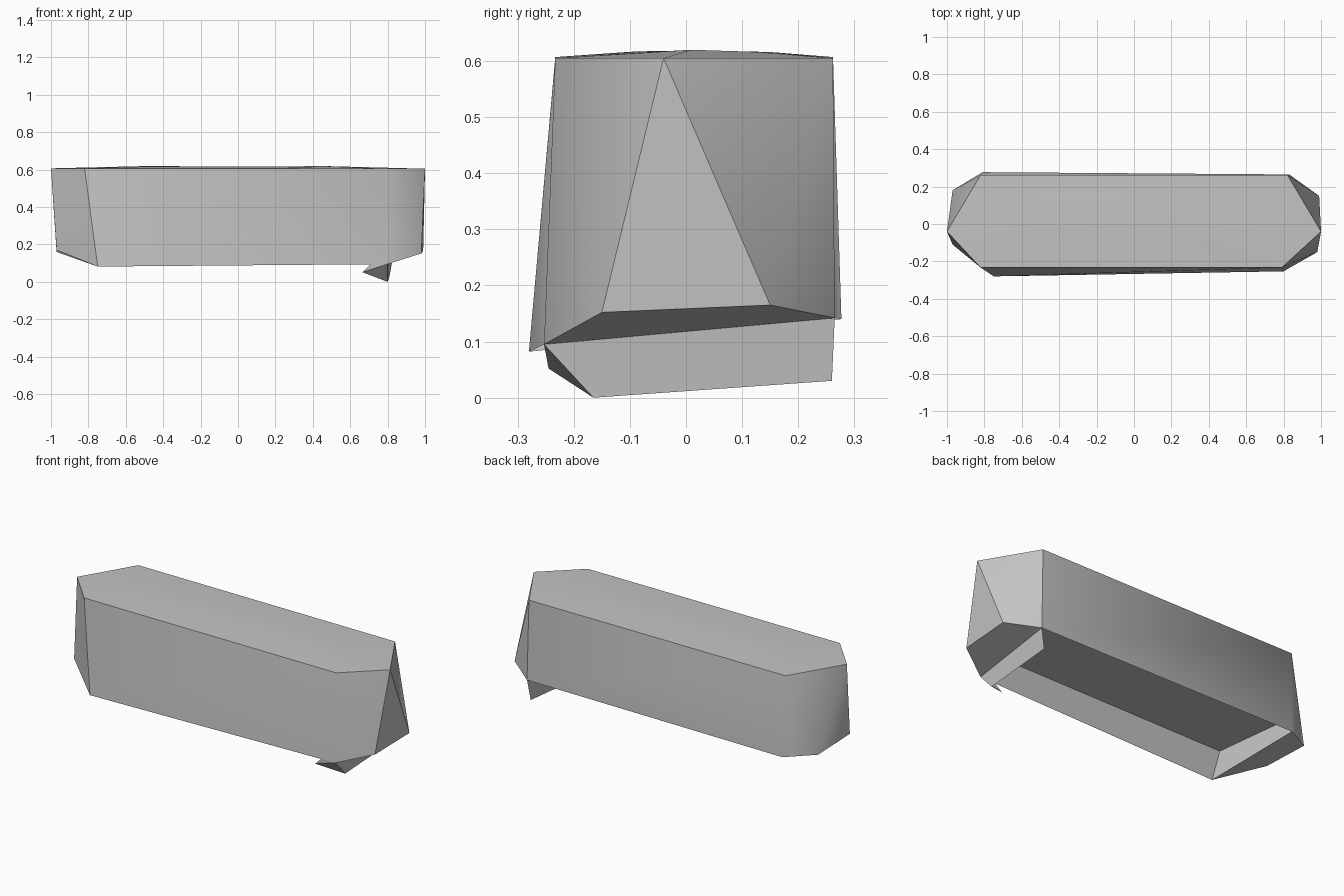
import bpy

default = bpy.data.objects.get("Cube")
if default:
    bpy.data.objects.remove(default, do_unlink=True)

# One plain grey for the whole model
grey = bpy.data.materials.new("plain_grey")
grey.use_nodes = True
COLOUR = (0.55, 0.55, 0.55, 1)
grey.diffuse_color = COLOUR
grey.node_tree.nodes["Principled BSDF"].inputs["Base Color"].default_value = COLOUR


def build(name, points, faces, smooth_angle=None):
    mesh = bpy.data.meshes.new(name)
    mesh.from_pydata(points, [], faces)
    mesh.materials.append(grey)
    mesh.validate()
    part = bpy.data.objects.new(name, mesh)
    bpy.context.collection.objects.link(part)
    bpy.ops.object.select_all(action="DESELECT")
    part.select_set(True)
    bpy.context.view_layer.objects.active = part
    if smooth_angle:
        bpy.ops.object.shade_smooth_by_angle(angle=smooth_angle)


def bridge(lower, upper):
    """Quads between two closed loops of indices."""
    count = len(lower)
    return [(lower[i], lower[(i + 1) % count], upper[(i + 1) % count], upper[i])
            for i in range(count)]


def tapered_end(corner_a, tip_a, tip_b, corner_b, lid_a, apex, lid_b):
    """Convex triangles that close one end, from one long side to the other."""
    return [(corner_a, tip_a, lid_a), (tip_a, apex, lid_a), (tip_a, tip_b, apex),
            (tip_b, lid_b, apex), (tip_b, corner_b, lid_b)]


# Outlines, counter-clockwise from the front right corner
rim = [(-.75, -.28, .082), (.8, -.253, .095), (.98, -.15, .152), (.99, .15, .165),
       (.83, .265, .142), (-.81, .277, .14), (-.97, .18, .16), (-.97, -.11, .17)]
lid = [(-.82, -.233, .607), (.79, -.233, .605), (1, -.04, .605),
       (.82, .262, .605), (-.82, .262, .607), (-1, -.04, .607)]
crown = [(-.48, -.09, .617), (.4, -.08, .615), (.43, .01, .62),
         (.26, .13, .616), (-.4, .15, .616), (-.5, .02, .619)]

# Body shell: two long sides, two pointed ends, a chamfer under each end
long_sides = [(0, 1, 9, 8), (4, 5, 12, 11)]
ends = tapered_end(1, 2, 3, 4, 9, 10, 11) + tapered_end(5, 6, 7, 0, 12, 13, 8)
chamfers = [(4, 3, 2, 1), (0, 7, 6, 5)]
build("body_shell", rim + lid, long_sides + ends + chamfers, smooth_angle=.6)

# Slightly raised lid
outer, inner = list(range(6)), list(range(6, 12))
build("raised_lid", lid + crown, bridge(outer, inner) + [inner], smooth_angle=.5)

# Shallow recess on the underside, open towards the ground
mouth = [rim[i] for i in (0, 1, 4, 5)]
ceiling = [(-.78, -.255, .25), (.81, -.238, .245), (.84, .25, .245), (-.84, .25, .25)]
walls = [tuple(reversed(f)) for f in bridge([0, 1, 2, 3], [4, 5, 6, 7])]
build("underside_recess", mouth + ceiling, walls + [(7, 6, 5, 4)])

# Folded flap hanging from the left end of the opening
front_hinge, back_hinge = rim[1], rim[4]
flap = [front_hinge, back_hinge, (.81, .26, .03), (.8, -.165, 0),
        (.665, -.245, .052), (.71, -.25, .095)]
build("hanging_flap", flap, [(0, 3, 2, 1), (0, 4, 3), (0, 5, 4)])
